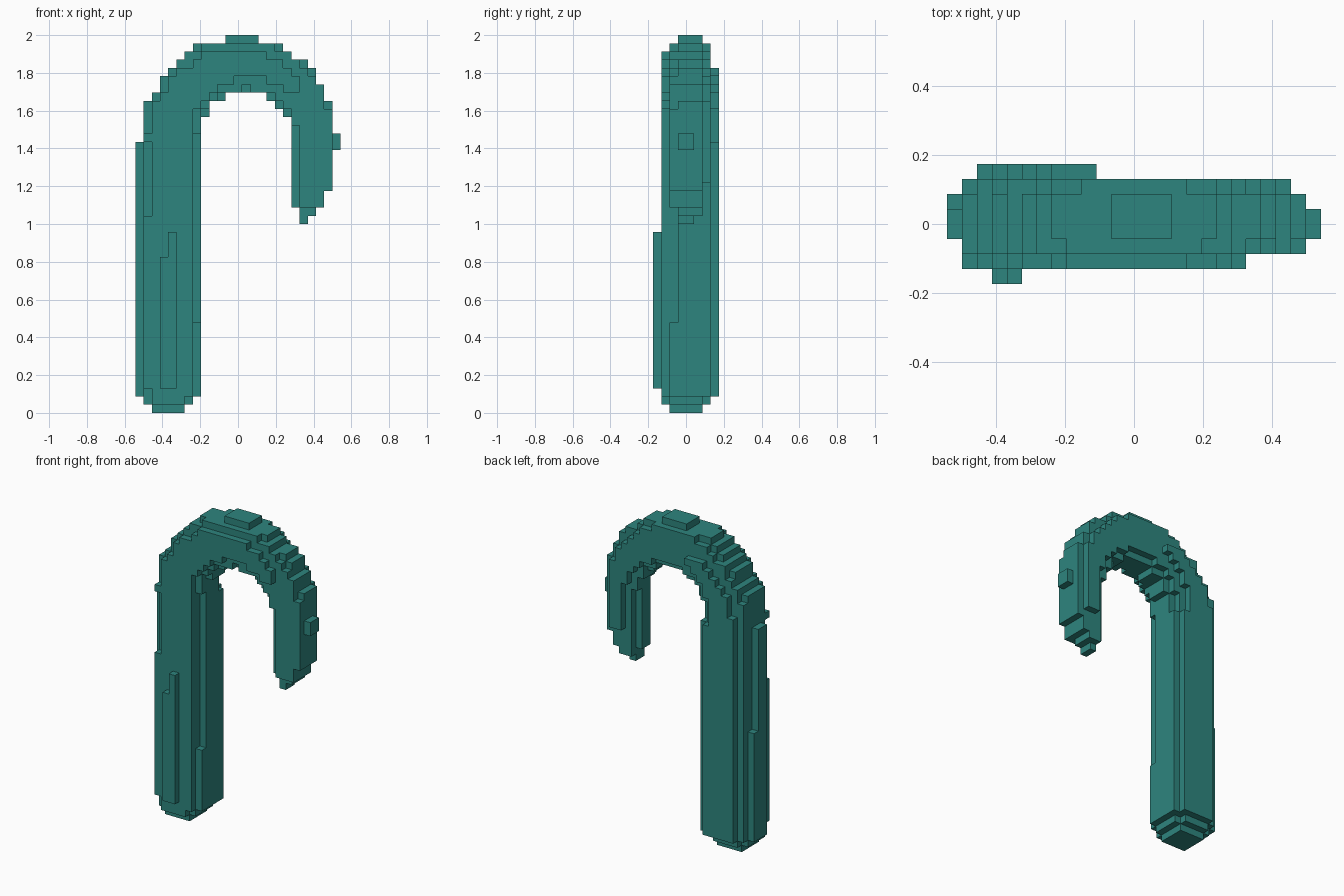
import bpy, bmesh, math
from mathutils import Vector

cube = bpy.data.objects.get("Cube")
if cube:
    bpy.data.objects.remove(cube, do_unlink=True)

V = 2 / 46               # block size
ORIGIN = Vector((-12.5, -4, 0))
SPRING = 33              # layer where the arch begins

teal = bpy.data.materials.new("teal")
teal.use_nodes = True
colour = (0.027, 0.235, 0.21, 1)
teal.diffuse_color = colour
teal.node_tree.nodes["Principled BSDF"].inputs["Base Color"].default_value = colour


def box(xs, ys, zs):
    """Set of blocks filling half-open index ranges."""
    return {(i, j, k) for i in range(*xs) for j in range(*ys) for k in range(*zs)}


# Shaft: stepped round column with a rounded foot
shaft = box((2, 6), (2, 6), (0, 1))
shaft |= box((1, 7), (2, 6), (1, 2)) | box((2, 6), (1, 7), (1, 2))
shaft |= box((1, 8), (3, 7), (2, SPRING)) | box((1, 7), (2, 3), (2, SPRING))
shaft |= box((2, 7), (1, 8), (2, SPRING))
shaft |= box((0, 1), (3, 5), (2, SPRING))
# Shaft: ridges that stop part of the way up
shaft |= box((0, 1), (5, 6), (2, 18)) | box((1, 2), (1, 2), (3, 24))
shaft |= box((7, 8), (2, 3), (2, 11))
shaft |= box((3, 4), (0, 1), (3, 19)) | box((4, 5), (0, 1), (3, 22))


def depth(i, k):
    """Half depth of the tapering tube at a block of the side profile."""
    x, z = (i + 0.5 - 13) / 9, max(k + 0.5 - SPRING, 0) / 9.5
    t = math.atan2(z, x) / math.pi
    rho = (math.hypot(x, z) - 1) * 9.2 / (2.9 + 1.1 * t)
    ry = 2.4 + 1.3 * t ** 0.8
    if k < 28:
        ry = min(2.2, 1 + 0.75 * (k - 23))
    return max(1.0, ry * math.sqrt(max(0, 1 - rho * rho)))


def tube(i0, i1, k):
    """One row of tube blocks."""
    return {(i, j, k) for i in range(i0, i1) for j in range(8)
            if abs(j + 0.5 - 4.25) <= depth(i, k)}


# Arch: outer outline per layer, minus the opening
outer = {38: (2, 23), 39: (3, 23), 40: (3, 22), 41: (4, 22),
         42: (5, 21), 43: (6, 19), 44: (7, 18), 45: (11, 15)}
opening = {36: (9, 18), 37: (9, 17), 38: (11, 16)}
arch = set()
for k in range(SPRING, 46):
    a, b = outer.get(k, (1, 24))
    c, d = opening.get(k, (8, 19) if k < 36 else (b, b))
    arch |= tube(a, c, k) | tube(d, b, k)

# Hook end: hanging part, narrowing to the tip
hook = set()
tip = {23: (20, 21), 24: (20, 22), 25: (19, 23), 26: (19, 23)}
for k in range(23, SPRING):
    hook |= tube(*tip.get(k, (19, 24)), k)
hook |= box((24, 25), (3, 5), (32, 33))
arch |= box((24, 25), (3, 5), (33, 34))

everything = shaft | arch | hook


def build(name, cells):
    """Skin the exposed block sides and merge flat regions."""
    bm = bmesh.new()
    verts = {}

    def vert(p):
        key = tuple(round(c) for c in p)
        if key not in verts:
            verts[key] = bm.verts.new((Vector(key) + ORIGIN) * V)
        return verts[key]

    for cell in sorted(cells):
        for axis in range(3):
            for side in (0, 1):
                n = list(cell)
                n[axis] += 2 * side - 1
                if tuple(n) in everything:
                    continue
                u, w = Vector((0, 0, 0)), Vector((0, 0, 0))
                u[(axis + 1) % 3] = w[(axis + 2) % 3] = 1
                base = Vector(cell)
                base[axis] += side
                ring = [base, base + u, base + u + w, base + w]
                if not side:
                    ring.reverse()
                bm.faces.new([vert(p) for p in ring])
    bmesh.ops.dissolve_limit(bm, angle_limit=0.02, verts=bm.verts[:], edges=bm.edges[:])
    mesh = bpy.data.meshes.new(name)
    bm.to_mesh(mesh)
    bm.free()
    mesh.materials.append(teal)
    obj = bpy.data.objects.new(name, mesh)
    bpy.context.collection.objects.link(obj)


build("shaft", shaft)
build("arch", arch)
build("hook_end", hook)
